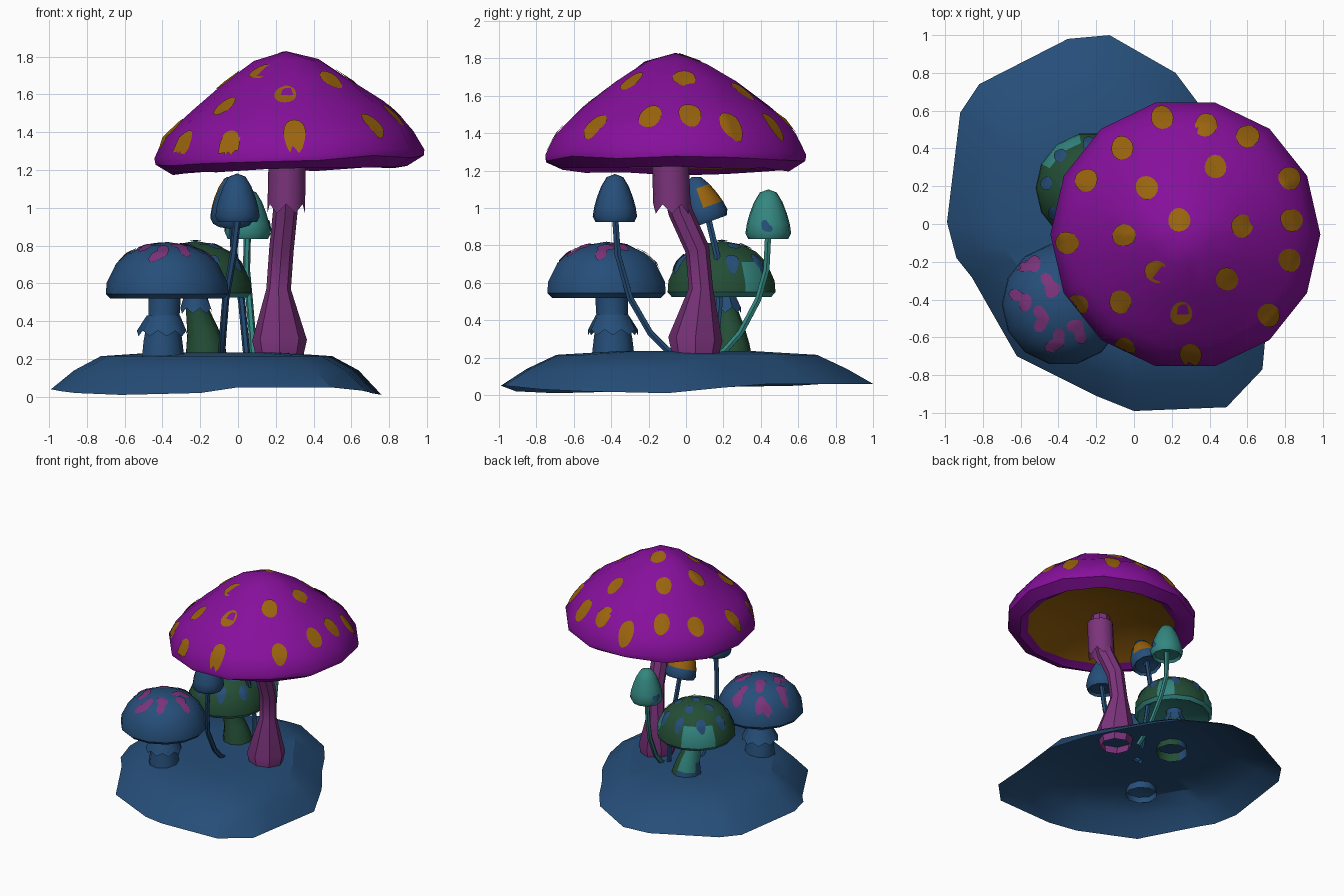
import bpy
import bmesh
import math
import random
from mathutils import Matrix, Vector
from mathutils.bvhtree import BVHTree

random.seed(4)
if "Cube" in bpy.data.objects:
    bpy.data.objects.remove(bpy.data.objects["Cube"])


def material(name, r, g, b):
    mat = bpy.data.materials.new(name)
    mat.use_nodes = True
    mat.diffuse_color = (r, g, b, 1)
    mat.node_tree.nodes["Principled BSDF"].inputs["Base Color"].default_value = (r, g, b, 1)
    return mat


blue = material("deep blue", .019, .076, .19)
purple = material("vivid purple", .24, .005, .33)
amber = material("amber", .32, .125, .004)
plum = material("plum", .2, .034, .2)
green = material("dark green", .017, .075, .036)
teal = material("teal", .034, .24, .215)


def finish(name, bm, mats, rule=None, angle=40):
    """Turn a bmesh into a shaded object, colouring faces by an optional rule."""
    bm.normal_update()
    for face in bm.faces:
        if rule:
            face.material_index = rule(face.calc_center_median(), face.normal)
    mesh = bpy.data.meshes.new(name)
    bm.to_mesh(mesh)
    bm.free()
    obj = bpy.data.objects.new(name, mesh)
    bpy.context.collection.objects.link(obj)
    for mat in mats:
        mesh.materials.append(mat)
    bpy.ops.object.select_all(action="DESELECT")
    obj.select_set(True)
    bpy.context.view_layer.objects.active = obj
    bpy.ops.object.shade_smooth_by_angle(angle=math.radians(angle))
    return obj


def bridge(bm, rings):
    """Join rings of points with quads; rings run so that faces look outward."""
    loops = [[bm.verts.new(p) for p in ring] for ring in rings]
    for a, b in zip(loops, loops[1:]):
        for i in range(len(a)):
            j = (i + 1) % len(a)
            bm.faces.new((a[i], a[j], b[j], b[i]))
    bmesh.ops.remove_doubles(bm, verts=bm.verts, dist=.0005)


def circle(radius, sides, z=0.0):
    turn = math.tau / sides
    return [Vector((radius * math.cos(i * turn), radius * math.sin(i * turn), z))
            for i in range(sides)]


def cap(name, profile, sides, place, mats, rule=None, jitter=0.0):
    """Lathe a cap from its inner centre, out round the rim and up to the tip."""
    rings = []
    for radius, z in profile:
        ring = circle(radius, sides, z)
        if radius > .1:
            for p in ring:
                p.z += random.uniform(-jitter, jitter)
        rings.append([place @ p for p in ring])
    bm = bmesh.new()
    bridge(bm, rings)
    return finish(name, bm, mats, rule)


def stem(name, path, radii, sides, mats, rule=None):
    """Sweep a circle of changing radius along a path."""
    points = [Vector(p) for p in path]
    rings = []
    for i, p in enumerate(points):
        tangent = points[min(i + 1, len(points) - 1)] - points[max(i - 1, 0)]
        turn = Vector((0, 0, 1)).rotation_difference(tangent)
        radius = radii[i] if isinstance(radii, list) else radii
        rings.append([p + turn @ q for q in circle(radius, sides)])
    bm = bmesh.new()
    bridge(bm, rings)
    return finish(name, bm, mats, rule)


def skirt(name, top, bottom, r_top, r_bottom, teeth, mat, tooth=.05):
    """Ragged collar hanging round a stem."""
    sides = teeth * 2
    low = [Vector(bottom) + p for p in circle(r_bottom, sides)]
    for p in low[::2]:
        p.z -= tooth
    high = [Vector(top) + p for p in circle(r_top, sides)]
    bm = bmesh.new()
    bridge(bm, [low, high])
    finish(name, bm, [mat])


def patches(name, target, starts, aim, radius, mat, wobble=0.0):
    """Thin painted patches laid on the target's surface."""
    mesh = target.data
    tree = BVHTree.FromPolygons([v.co for v in mesh.vertices],
                                [p.vertices for p in mesh.polygons])
    aim = Vector(aim)
    frame = aim.to_track_quat("Z", "Y")
    bm = bmesh.new()
    for start in starts:
        phase, lobe = random.uniform(0, 6), random.uniform(0, 6)
        rings = []
        for part in (1, .67, .33, 0):
            ring = []
            for q in circle(radius * part, 16):
                a = math.atan2(q.y, q.x)
                q *= 1 + wobble * (math.sin(2 * a + phase) + .6 * math.sin(3 * a + lobe))
                p = Vector(start) + frame @ q
                spot, normal, *_ = tree.ray_cast(p, aim)
                if spot is None:
                    spot, normal, *_ = tree.find_nearest(p + aim * 1.6)
                ring.append(spot + normal * .006)
            rings.append(ring)
        bridge(bm, [r[::-1] for r in rings])
    finish(name, bm, [mat])


def above(points):
    return [(x, y, 3) for x, y in points]


DOWN = (0, 0, -1)

# Ground mound: an open shell with an irregular edge
edge = [(-.13, 1, .06), (-.35, .98, .06), (-.82, .74, .06), (-.92, .59, .05),
        (-.99, .01, .04), (-.94, -.18, .03), (-.86, -.28, .02), (-.62, -.7, .01),
        (-.2, -.91, .02), (0, -.99, .05), (.49, -.97, .05), (.68, -.77, .03),
        (.7, -.55, .02), (.76, -.1, .01), (.62, .2, .04), (.45, .45, .06),
        (.34, .64, .06), (.22, .8, .06)]
hub = Vector((-.11, 0, 0))
layers = [edge]
for scale, z in ((.86, .14), (.7, .215), (.36, .235), (0, .225)):
    layers.append([hub + Vector(((x + .11) * scale, y * scale, z)) for x, y, _ in edge])
bm = bmesh.new()
bridge(bm, layers)
finish("ground_mound", bm, [blue], angle=25)

# Great mushroom
tilt = Matrix.Translation((.275, -.055, 1.2)) @ Matrix.Rotation(math.radians(-2), 4, "Y")
great = cap("great_cap",
            [(0, .13), (.3, .1), (.56, .03), (.62, .0), (.71, .05), (.715, .085),
             (.66, .19), (.6, .26), (.51, .34), (.33, .475), (.17, .575), (0, .63)],
            14, tilt, [purple, amber],
            lambda c, n: int(n.z < 0 and math.hypot(c.x - .275, c.y + .055) < .56), .012)
spots = [(.15, .56), (-.06, .4), (-.25, .23), (-.35, -.1), (.07, .19), (-.05, -.06),
         (.24, .02), (.43, .3), (.38, .52), (.6, .46), (.82, .24), (.83, .02),
         (.57, -.01), (.82, -.19), (.49, -.29), (.12, -.25), (.25, -.47), (-.07, -.41),
         (-.3, -.43), (.3, -.69), (.71, -.48), (-.05, -.66)]
patches("great_cap_spots", great, above(spots), DOWN, .06, amber, .04)
stem("great_stem",
     [(.22, .05, .17), (.22, .05, .3), (.215, .08, .57), (.23, .06, .78),
      (.25, -.03, .98), (.26, -.08, 1.2), (.26, -.08, 1.34)],
     [.115, .145, .065, .065, .065, .07, .07], 8, [plum])
skirt("great_stem_skirt", (.26, -.085, 1.27), (.255, -.075, 1.02), .098, .1, 6, plum)

# Broad blue mushroom
broad_profile = [(.06, .03), (.25, .01), (.3, -.015), (.325, .01), (.32, .07),
                 (.27, .17), (.21, .225), (.12, .265), (0, .285)]
broad = cap("broad_blue_cap", broad_profile, 14,
            Matrix.Translation((-.375, -.425, .535)), [blue])
marks = [(-.55, -.22), (-.59, -.4), (-.44, -.33), (-.49, -.5), (-.3, -.56),
         (-.41, -.62), (-.27, -.36), (-.35, -.2), (-.2, -.44)]
patches("broad_blue_cap_patches", broad, above(marks), DOWN, .05, plum, .38)
stem("broad_blue_stem",
     [(-.4, -.39, .17), (-.4, -.39, .3), (-.395, -.395, .42), (-.39, -.4, .58)],
     [.12, .105, .085, .09], 9, [blue])
skirt("broad_blue_skirt", (-.395, -.395, .43), (-.4, -.39, .35), .088, .135, 9, blue, .03)

# Broad green mushroom, with teal on part of its rim and underside
def green_cap_rule(c, n):
    around = math.atan2(c.y - .19, c.x + .225)
    if n.z < -.5:
        return 1
    return int(c.z < .67 and math.sin(3 * around + 1) > .1 and c.y - c.x > .35)


shrink = Matrix.Diagonal((.91, .91, 1, 1))
mossy = cap("broad_green_cap", broad_profile, 14,
            Matrix.Translation((-.225, .19, .54)) @ shrink, [green, teal], green_cap_rule)
dots = [(-.225, .19)]
for count, reach in ((5, .13), (9, .235)):
    for i in range(count):
        a = math.tau * i / count + reach * 4
        dots.append((-.225 + reach * math.cos(a), .19 + reach * math.sin(a)))
patches("broad_green_cap_dots", mossy, above(dots), DOWN, .033, blue, .08)


def green_stem_rule(c, n):
    if c.z > .45:
        return 1
    if n.y - n.x > .5:
        return 1 if c.z < .3 else 2
    return 0


stem("broad_green_stem",
     [(-.17, .24, .17), (-.175, .235, .27), (-.19, .23, .35), (-.22, .21, .47),
      (-.23, .2, .6)],
     [.12, .105, .085, .06, .06], 9, [green, blue, teal], green_stem_rule)
skirt("broad_green_skirt", (-.225, .205, .53), (-.22, .21, .47), .062, .085, 7, blue, .03)

# Three slender mushrooms with bell caps
bell = [(.02, .03), (.09, .02), (.105, 0), (.12, .03), (.112, .08), (.098, .13),
        (.075, .19), (.045, .24), (0, .257)]
cap("front_bell_cap", bell, 11, Matrix.Translation((-.005, -.38, .925)), [blue])
stem("front_bell_stem",
     [(-.09, -.03, .19), (-.085, -.11, .25), (-.08, -.19, .33), (-.065, -.3, .52),
      (-.025, -.365, .75), (0, -.38, .97)], .019, 6, [blue])

cap("middle_bell_cap", bell, 11,
    Matrix.Translation((-.03, .12, .925)) @ Matrix.Rotation(math.radians(20), 4, "X"),
    [blue, amber], lambda c, n: int(1.02 < c.z < 1.13 and n.y > -.3))
stem("middle_bell_stem",
     [(.05, .15, .18), (.02, .18, .5), (-.02, .165, .75), (-.03, .115, .96)],
     .019, 6, [blue])

back = cap("back_bell_cap", bell, 11,
           Matrix.Translation((.05, .44, .835)) @ Matrix.Diagonal((1.03, 1.03, 1.03, 1)),
           [teal])
stem("back_bell_stem",
     [(.085, .15, .19), (.08, .21, .24), (.075, .29, .33), (.06, .385, .51),
      (.045, .43, .67), (.05, .44, .88)], .019, 6, [teal])
for side in (1, -1):
    patches("back_bell_patch", back, [(side, .45 - side * .02, .9)], (-side, 0, 0),
            .028, blue, .25)
